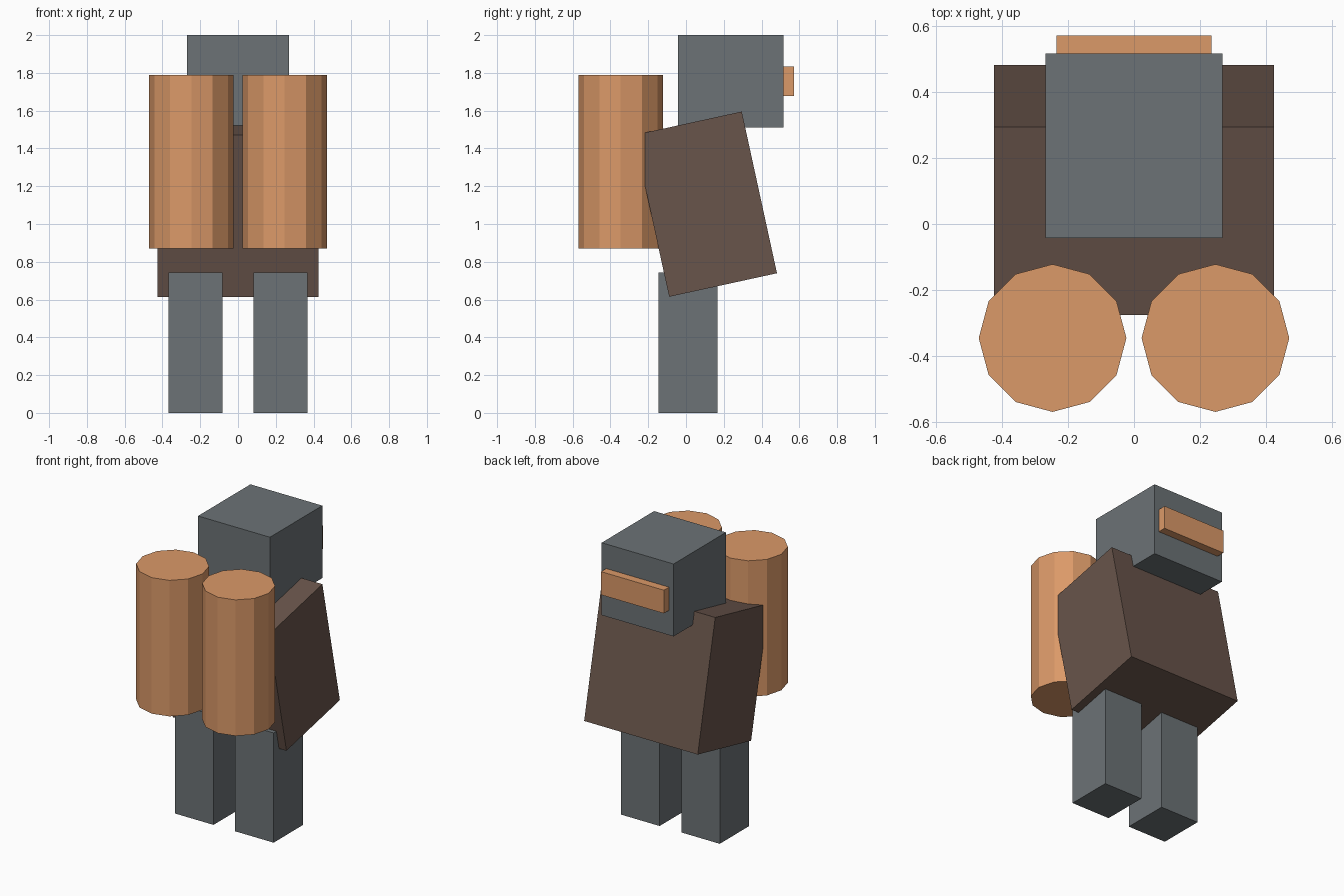
import bpy
import math

if "Cube" in bpy.data.objects:
    bpy.data.objects.remove(bpy.data.objects["Cube"])


def material(name, rgb):
    m = bpy.data.materials.new(name)
    m.diffuse_color = (*rgb, 1)
    m.use_nodes = True
    m.node_tree.nodes["Principled BSDF"].inputs["Base Color"].default_value = m.diffuse_color
    return m


SLATE = material("slate", (0.15, 0.17, 0.18))
BROWN = material("brown", (0.14, 0.09, 0.07))
COPPER = material("copper", (0.71, 0.32, 0.14))


def finish(name, mat):
    ob = bpy.context.object
    ob.name = name
    ob.data.materials.append(mat)
    return ob


def box(name, mat, size, centre, tilt=0.0):
    bpy.ops.mesh.primitive_cube_add(size=1, location=centre, rotation=(math.radians(tilt), 0, 0))
    bpy.context.object.scale = size
    return finish(name, mat)


# Torso leaning back, head and visor
box("torso", BROWN, (0.85, 0.584, 0.876), (0, 0.103, 1.105), 12.3)
box("head", SLATE, (0.538, 0.56, 0.49), (0, 0.237, 1.755))
box("visor", COPPER, (0.47, 0.10, 0.157), (0, 0.522, 1.756))

# Mirrored legs and twelve-sided tanks
for side, s in (("left", -1), ("right", 1)):
    box(f"{side}_leg", SLATE, (0.288, 0.312, 0.742), (s * 0.225, 0.01, 0.371))
    bpy.ops.mesh.primitive_cylinder_add(vertices=12, radius=0.224, depth=0.92,
                                        location=(s * 0.247, -0.346, 1.33))
    finish(f"{side}_tank", COPPER)
